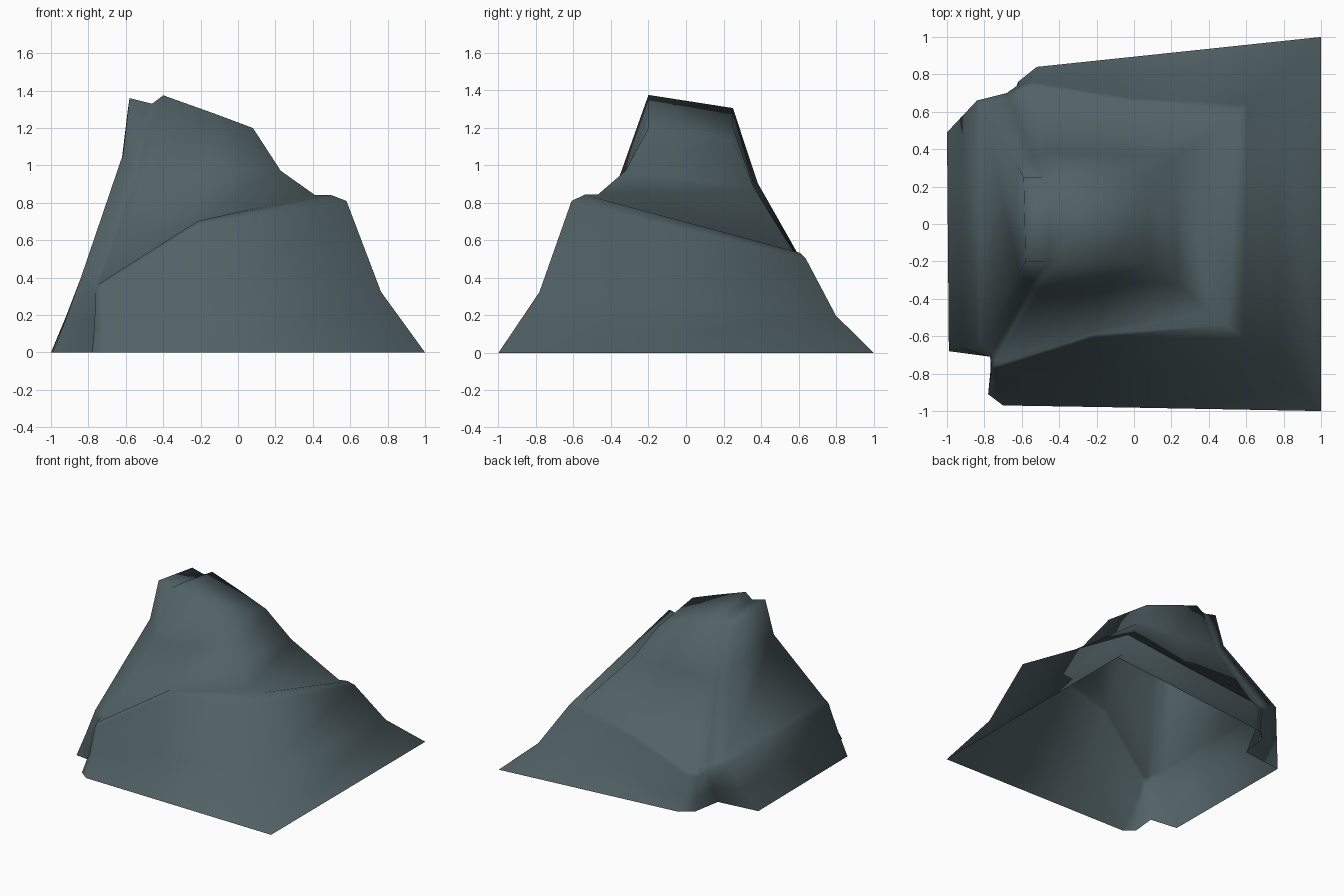
import bpy, bmesh
from mathutils import Vector

# One slate colour for the whole rock
slate = bpy.data.materials.new("slate_rock")
slate.diffuse_color = (0.083, 0.122, 0.132, 1)

# Vertical columns, anticlockwise seen from above, first six front, last six back:
# base x, y | rim x, y, z | summit x, height at summit front | ledge depth | cliff bend sideways, up
COLUMNS = [
    (-0.99, -0.68, -0.84, -0.65, 0.40, -0.58, 1.36, 0, 0.85, 0.66),      # left front ridge
    (-0.76, -0.71, -0.77, -0.71, 0.35, -0.48, 1.335, 0, 0.75, 0.60),     # front notch
    (-0.78, -0.91, -0.76, -0.77, 0.33, -0.46, 1.33, 0.06, 0.72, 0.58),
    (-0.70, -0.97, -0.73, -0.77, 0.35, -0.40, 1.375, 0.07, 0.70, 0.55),
    (-0.10, -0.98, -0.22, -0.61, 0.67, -0.12, 1.275, 0.10, 0.70, 0.48),  # front middle
    (1.00, -1.00, 0.58, -0.61, 0.81, 0.08, 1.20, 0.34, 0.55, 0.36),      # front right
    (1.00, 1.00, 0.61, 0.64, 0.50, 0.08, 1.20, 0.16, 0.66, 0.58),        # back right
    (0.10, 0.905, 0.00, 0.67, 0.40, -0.12, 1.275, 0.08, 0.70, 0.58),     # back middle
    (-0.52, 0.84, -0.55, 0.76, 0.27, -0.41, 1.375, 0.07, 0.72, 0.60),
    (-0.62, 0.76, -0.62, 0.73, 0.27, -0.46, 1.34, 0.06, 0.74, 0.62),
    (-0.66, 0.53, -0.68, 0.70, 0.32, -0.49, 1.335, 0, 0.75, 0.62),       # back notch
    (-1.00, 0.49, -0.84, 0.66, 0.40, -0.59, 1.36, 0, 0.85, 0.66),        # left back ridge
]


def blend(a, b, flat, up):
    """Point between a and b with separate sideways and vertical fractions."""
    return Vector((a.x + (b.x - a.x) * flat, a.y + (b.y - a.y) * flat, a.z + (b.z - a.z) * up))


def column(i, bx, by, rx, ry, rz, tx, tz, ledge, flat, up):
    base, rim = Vector((bx, by, 0)), Vector((rx, ry, rz))
    front = i < 6
    top = Vector((tx, -0.2 if front else 0.25, tz - (0 if front else 0.07)))
    foot = blend(base, rim, 0.56, 0.40) if ledge else blend(base, rim, 0.5, 0.48)
    if ledge:   # terrace with a small flat lip
        lip = blend(rim, top, ledge * 0.5, 0) + Vector((0, 0, 0.033))
        shelf = blend(rim, top, ledge, 0) + Vector((0, 0, 0.033))
    else:       # plain slope running straight on up
        lip = blend(rim, top, 0.05, 0.04)
        shelf = blend(rim, top, 0.10, 0.08)
    return [base, foot, rim, lip, shelf, blend(shelf, top, flat, up), top]


# Loft the slopes through the columns, open underneath
bm = bmesh.new()
grid = [[bm.verts.new(p) for p in column(i, *c)] for i, c in enumerate(COLUMNS)]
n = len(grid)
for i in range(n):
    a, b = grid[i], grid[(i + 1) % n]
    for k in range(len(a) - 1):
        bm.faces.new((a[k], b[k], b[k + 1], a[k + 1]))

# Summit plateau strips between front and back columns
for i in range(n // 2 - 1):
    bm.faces.new((grid[i][-1], grid[i + 1][-1], grid[n - 2 - i][-1], grid[n - 1 - i][-1]))

# Soft weathered shading all over
for f in bm.faces:
    f.smooth = True

mesh = bpy.data.meshes.new("rock_hill")
bm.to_mesh(mesh)
bm.free()
mesh.materials.append(slate)
rock = bpy.data.objects.new("rock_hill", mesh)
bpy.context.collection.objects.link(rock)
